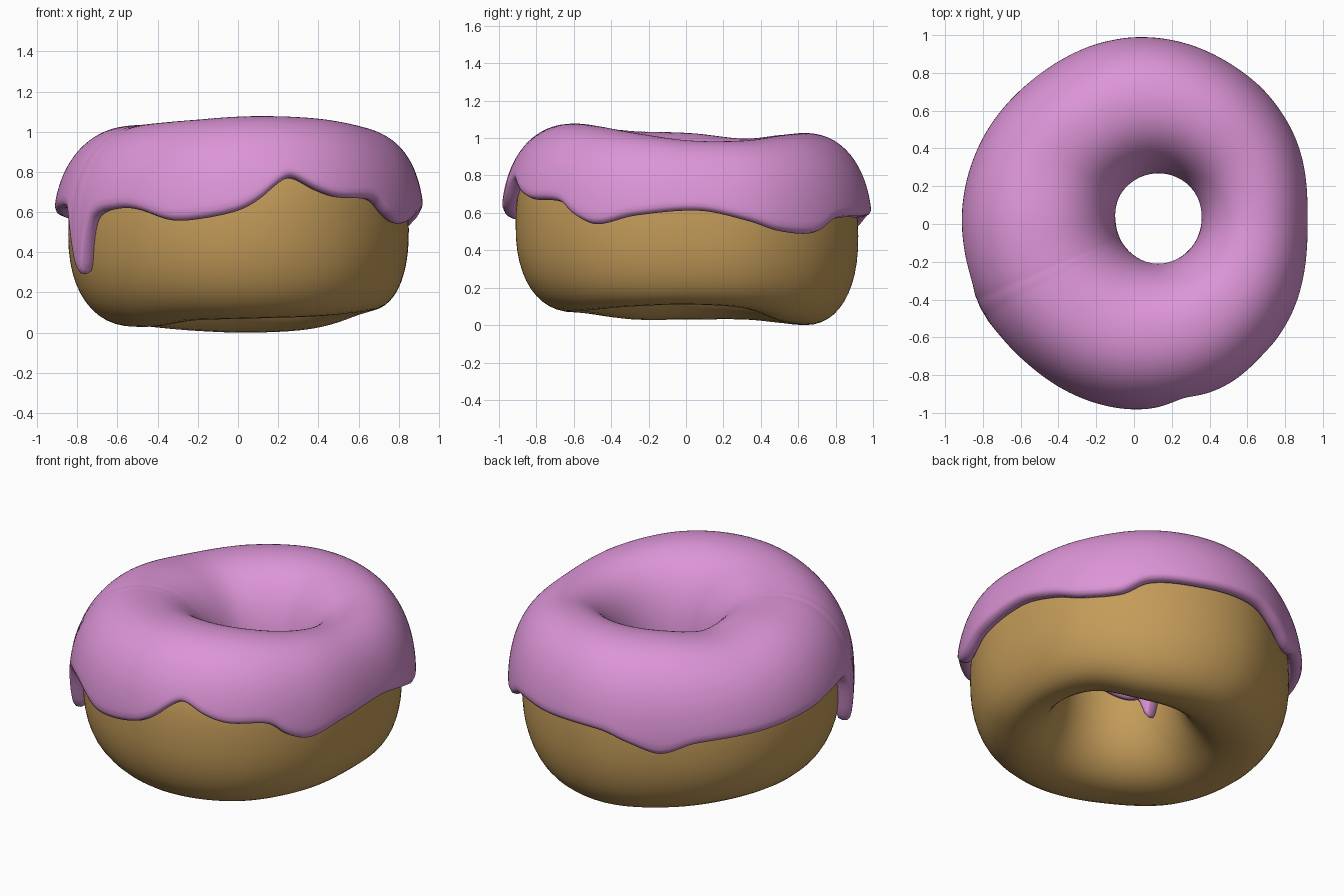
import bpy
from math import sin, cos, radians, degrees, asin, pi, exp

if "Cube" in bpy.data.objects:
    bpy.data.objects.remove(bpy.data.objects["Cube"])

N = 200          # steps round the ring
ICING = 0.078    # icing thickness
POW = 0.88       # below 1 = slightly squarer tube section


def even(values):
    """Values given every 30 degrees."""
    return [(30 * i, v) for i, v in enumerate(values)]


def loop(pairs, a):
    """Smooth periodic interpolation of (degrees, value) pairs."""
    a %= 360
    p = [(x - 360, y) for x, y in pairs[-2:]] + pairs + [(x + 360, y) for x, y in pairs[:2]]
    k = max(i for i in range(1, len(p) - 2) if p[i][0] <= a)
    (x0, y0), (x1, y1), (x2, y2), (x3, y3) = p[k - 1:k + 3]
    h = x2 - x1
    t = (a - x1) / h
    m1, m2 = (y2 - y0) / (x2 - x0) * h, (y3 - y1) / (x3 - x1) * h
    return ((2*t**3 - 3*t*t + 1) * y1 + (t**3 - 2*t*t + t) * m1
            + (3*t*t - 2*t**3) * y2 + (t**3 - t*t) * m2)


RADIUS = even([.85, .895, .92, .92, .865, .85, .845, .85, .87, .91, .92, .885])
TOP = even([.91, .91, .94, .95, .94, .92, .95, .96, .98, 1.0, .99, .95])
BOTTOM = even([.11, .09, .02, 0, .01, .03, .03, .03, .06, .07, .08, .10])
# outer icing edge height, with the long drip near 209 degrees
EDGE = [(5, .605), (22, .55), (32, .50), (46, .49), (55, .56), (72, .57), (95, .57),
        (106, .51), (116, .46), (128, .52), (155, .55), (175, .58), (190, .61),
        (202, .59), (205, .46), (207, .32), (209, .29), (211, .31), (213, .43),
        (217, .56), (229, .61), (237, .605), (249, .555), (258, .56), (270, .60),
        (276, .65), (282, .73), (286, .76), (294, .70), (301, .665), (315, .65),
        (321, .58), (329, .535), (342, .58)]


def spow(v):
    return abs(v) ** POW * (1 if v >= 0 else -1)


def surface(a, phi):
    """Point on the dough: a round the ring, phi round the tube (0 outside, 90 top)."""
    t = radians(a)
    r = loop(RADIUS, a)
    ox, oy = r * cos(t), r * sin(t)
    ix, iy = 0.13 + 0.305 * cos(t), 0.03 + 0.315 * sin(t)   # off-centre hole
    top, bot = loop(TOP, a), loop(BOTTOM, a)
    w = 0.5 + 0.5 * spow(cos(phi))
    z = (top + bot) / 2 + (top - bot) / 2 * spow(sin(phi))
    return (ix + (ox - ix) * w, iy + (oy - iy) * w, z)


def height_to_phi(a, z):
    top, bot = loop(TOP, a), loop(BOTTOM, a)
    s = (z - (top + bot) / 2) / ((top - bot) / 2)
    s = max(-0.99, min(0.99, s))
    return asin(abs(s) ** (1 / POW) * (1 if s >= 0 else -1))


def sheet(name, span, rows, closed, color):
    """Grid mesh over the dough surface between the phi limits span(a)."""
    verts, faces = [], []
    for i in range(N):
        a = 360 * i / N
        lo, hi = span(a)
        for j in range(rows):
            verts.append(surface(a, lo + (hi - lo) * j / (rows if closed else rows - 1)))
    for i in range(N):
        n = (i + 1) % N
        for j in range(rows if closed else rows - 1):
            k = (j + 1) % rows
            faces.append((i*rows + j, n*rows + j, n*rows + k, i*rows + k))
    me = bpy.data.meshes.new(name)
    me.from_pydata(verts, [], faces)
    me.polygons.foreach_set("use_smooth", [True] * len(faces))
    ob = bpy.data.objects.new(name, me)
    bpy.context.collection.objects.link(ob)
    mat = bpy.data.materials.new(name + "_color")
    mat.diffuse_color = color
    mat.use_nodes = True
    mat.node_tree.nodes["Principled BSDF"].inputs["Base Color"].default_value = mat.diffuse_color
    me.materials.append(mat)
    return ob


# Dough ring
sheet("dough", lambda a: (0, 2 * pi), 48, True, (0.55, 0.33, 0.10, 1))


# Icing shell: dripping outer edge, wavy inner edge with a small drip
def icing_span(a):
    inner = 0.50 + 0.05 * sin(radians(3 * a)) - 0.15 * exp(-((a - 192) / 9) ** 2)
    return height_to_phi(a, loop(EDGE, a)), pi - height_to_phi(a, inner)


icing = sheet("icing", icing_span, 28, False, (0.72, 0.30, 0.68, 1))
thick = icing.modifiers.new("thickness", 'SOLIDIFY')
thick.thickness = ICING
thick.offset = 1
soft = icing.modifiers.new("soft_lip", 'SUBSURF')
soft.levels = soft.render_levels = 1
